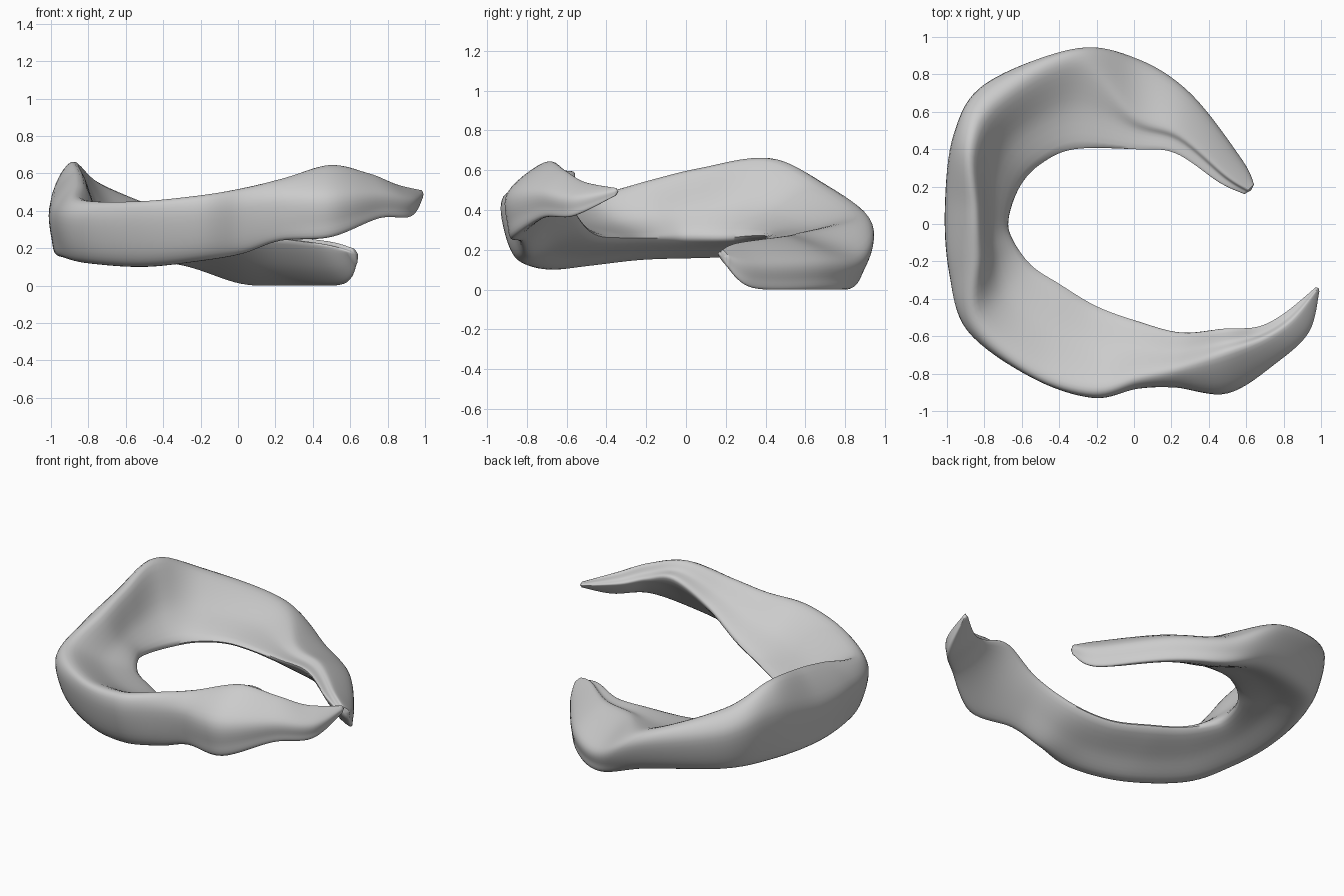
import bpy
import bmesh
from mathutils import Vector

if "Cube" in bpy.data.objects:
    bpy.data.objects.remove(bpy.data.objects["Cube"], do_unlink=True)

# Stations from the front horn round to the back horn:
# inner edge x, y, z, outer wall x, y, crest height, crest position, base height
STATIONS = [
    (.97, -.34, .49, .99, -.36, .51, .5, .47),
    (.80, -.48, .49, .93, -.57, .54, .4, .37),
    (.66, -.55, .53, .76, -.73, .60, .4, .36),
    (.48, -.56, .57, .50, -.89, .64, .45, .26),
    (.25, -.58, .45, .22, -.87, .57, .68, .24),
    (.02, -.52, .33, .02, -.88, .52, .82, .17),
    (-.2, -.44, .27, -.22, -.93, .48, .88, .13),
    (-.4, -.32, .26, -.55, -.82, .45, .9, .1),
    (-.55, -.22, .26, -.89, -.57, .46, .82, .12),
    (-.65, -.08, .26, -.98, -.25, .55, .58, .15),
    (-.67, .03, .26, -1, .1, .61, .55, .16),
    (-.61, .2, .26, -.96, .48, .66, .73, .17),
    (-.5, .32, .27, -.79, .75, .54, .78, .16),
    (-.32, .4, .27, -.3, .94, .37, .85, .11),
    (0, .4, .25, .02, .86, .28, .45, .01),
    (.22, .38, .24, .3, .68, .26, .4, 0),
    (.46, .22, .21, .57, .34, .23, .4, .01),
    (.59, .16, .18, .64, .21, .2, .5, .12),
]


def spline(a, b, c, d, t):
    """Smooth curve through b and c."""
    return b + (c - a) * t / 2 + (a * 2 - b * 5 + c * 4 - d) * t**2 / 2 \
        + (b * 3 - a - c * 3 + d) * t**3 / 2


def smooth_path(points, steps, closed):
    n = len(points)

    def at(i):
        return points[i % n] if closed else points[max(0, min(n - 1, i))]

    path = [spline(at(i - 1), at(i), at(i + 1), at(i + 2), s / steps)
            for i in range(n if closed else n - 1) for s in range(steps)]
    return path if closed else path + [points[-1]]


def wedge(ix, iy, iz, ox, oy, crest, pos, base):
    """Wedge section: thin inner edge, raised crest, thick outer wall."""
    def point(f, z):
        return Vector((ix + (ox - ix) * f, iy + (oy - iy) * f, z))

    rise = crest - base
    return [
        point(0, iz),
        point(pos * .5, iz + (crest - iz) * .43),
        point(pos, crest),
        point(1, base + rise * (.42 + .42 * pos)),
        point(1.12 - pos * .25, base + rise * .2),
        point(1.08 - pos * .4, base),
        point(.42, iz + (base - iz) * .6),
    ]


# Curved wedge body, lofted through the stations
sections = [wedge(*s) for s in STATIONS]
rails = [smooth_path(list(rail), 8, False) for rail in zip(*sections)]
bm = bmesh.new()
rings = []
for ring in zip(*rails):
    loop = smooth_path(list(ring), 6, True)
    rings.append([bm.verts.new((p.x, p.y, max(p.z, 0))) for p in loop])
for a, b in zip(rings, rings[1:]):
    for i in range(len(a)):
        j = (i + 1) % len(a)
        bm.faces.new((a[i], a[j], b[j], b[i]))

# Rounded horn tips
for ring, nxt in ((rings[0], rings[1]), (rings[-1], rings[-2])):
    centre = sum((v.co for v in ring), Vector()) / len(ring)
    inward = sum((v.co for v in nxt), Vector()) / len(nxt)
    tip = bm.verts.new(centre + (centre - inward).normalized() * .012)
    for i in range(len(ring)):
        bm.faces.new((ring[i], ring[(i + 1) % len(ring)], tip))
bmesh.ops.recalc_face_normals(bm, faces=bm.faces)

mesh = bpy.data.meshes.new("crescent_wedge")
bm.to_mesh(mesh)
bm.free()
body = bpy.data.objects.new("crescent_wedge", mesh)
bpy.context.collection.objects.link(body)

# Plain grey surface
grey = bpy.data.materials.new("light_grey")
grey.use_nodes = True
grey.diffuse_color = (.6, .6, .6, 1)
grey.node_tree.nodes["Principled BSDF"].inputs["Base Color"].default_value = (.6, .6, .6, 1)
mesh.materials.append(grey)

bpy.context.view_layer.objects.active = body
body.select_set(True)
bpy.ops.object.shade_smooth_by_angle(angle=1)
